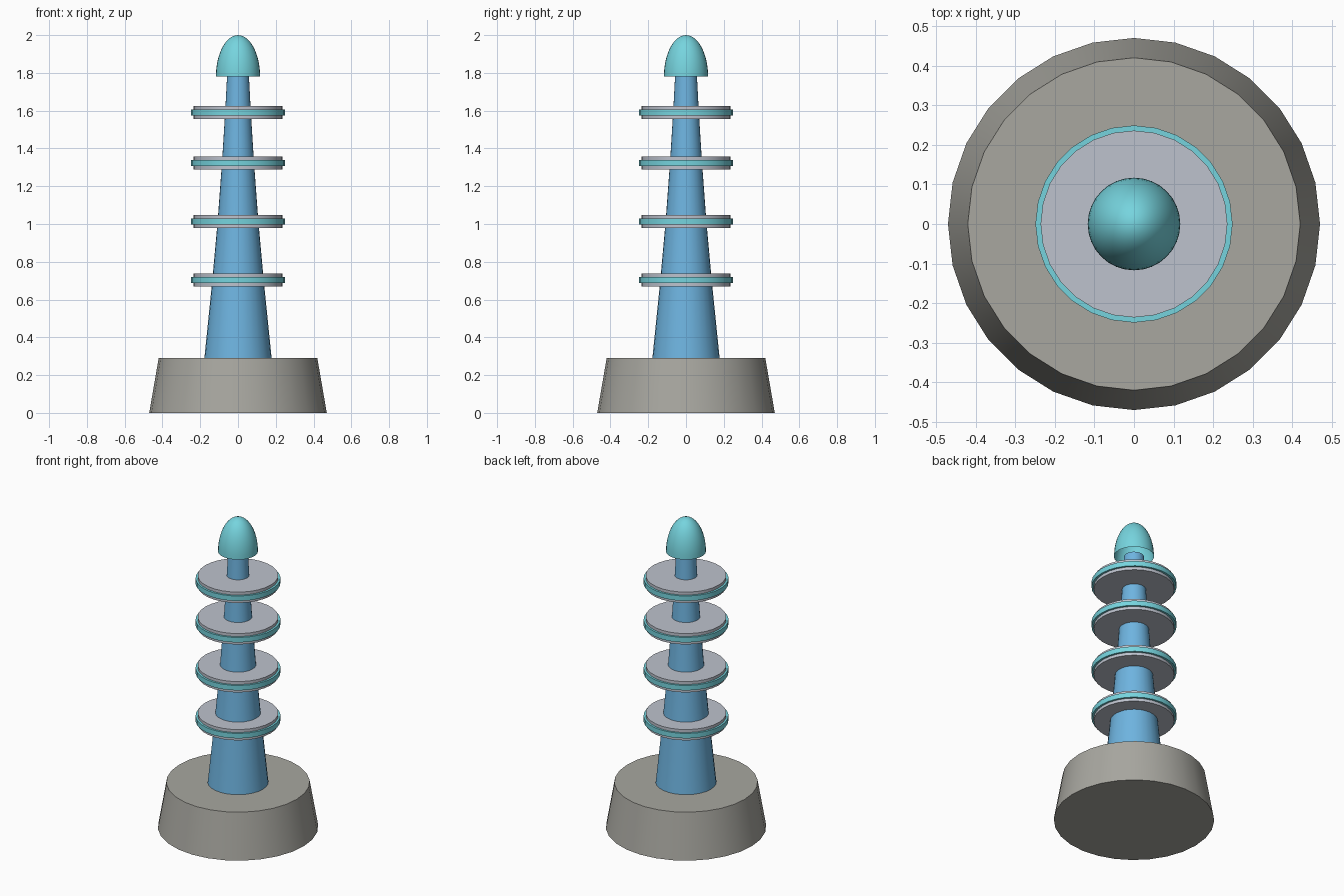
import bpy, bmesh, math

if "Cube" in bpy.data.objects:
    bpy.data.objects.remove(bpy.data.objects["Cube"])


def material(name, rgb):
    # sRGB 0-255 to linear
    lin = [((c / 255 + 0.055) / 1.055) ** 2.4 for c in rgb]
    m = bpy.data.materials.new(name)
    m.diffuse_color = (*lin, 1)
    m.use_nodes = True
    m.node_tree.nodes["Principled BSDF"].inputs["Base Color"].default_value = m.diffuse_color
    return m


STONE = material("warm grey", (168, 167, 160))
BLUE = material("sky blue", (110, 180, 224))
CYAN = material("turquoise", (118, 212, 222))
SILVER = material("cool grey", (189, 194, 205))


def lathe(name, profile, mat, sides=28, bottom=True, top=True, close=False):
    """Spin (radius, z) points, listed upwards, around the z axis."""
    bm = bmesh.new()
    rings = []
    for r, z in profile:
        if r < 1e-5:
            rings.append([bm.verts.new((0, 0, z))])
        else:
            rings.append([bm.verts.new((r * math.cos(2 * math.pi * i / sides),
                                        r * math.sin(2 * math.pi * i / sides), z))
                          for i in range(sides)])
    pairs = list(zip(rings, rings[1:]))
    if close:
        pairs.append((rings[-1], rings[0]))
    for a, b in pairs:
        for i in range(sides):
            j = (i + 1) % sides
            if len(b) == 1:
                bm.faces.new((a[i], a[j], b[0]))
            else:
                bm.faces.new((a[i], a[j], b[j], b[i]))
    if not close:
        if bottom:
            bm.faces.new(rings[0][::-1])
        if top and len(rings[-1]) > 1:
            bm.faces.new(rings[-1])
    mesh = bpy.data.meshes.new(name)
    bm.to_mesh(mesh)
    bm.free()
    mesh.materials.append(mat)
    ob = bpy.data.objects.new(name, mesh)
    bpy.context.collection.objects.link(ob)
    bpy.ops.object.select_all(action='DESELECT')
    ob.select_set(True)
    bpy.context.view_layer.objects.active = ob
    bpy.ops.object.shade_smooth_by_angle(angle=math.radians(30))
    return ob


# Tapered stone base
lathe("base", [(0.47, 0), (0.42, 0.29)], STONE)

# Mast, narrowing in a slight curve
lathe("mast", [(0.178, 0.29), (0.136, 0.703), (0.108, 1.013),
               (0.085, 1.323), (0.068, 1.591), (0.058, 1.78)], BLUE)

# Four discs, each with a raised band around its rim
for n, z in enumerate((0.703, 1.013, 1.323, 1.591), 1):
    lathe(f"disc_{n}", [(0.236, z - 0.035), (0.236, z + 0.035)], SILVER)
    lathe(f"disc_band_{n}", [(0.23, z - 0.016), (0.249, z - 0.016),
                             (0.249, z + 0.016), (0.23, z + 0.016)], CYAN, close=True)

# Hollow domed cap, open underneath
STEPS = 12
dome = [(0.117 * math.cos(math.pi / 2 * k / STEPS),
         1.78 + 0.22 * math.sin(math.pi / 2 * k / STEPS)) for k in range(STEPS + 1)]
lathe("cap", dome, CYAN, sides=32, bottom=False)
